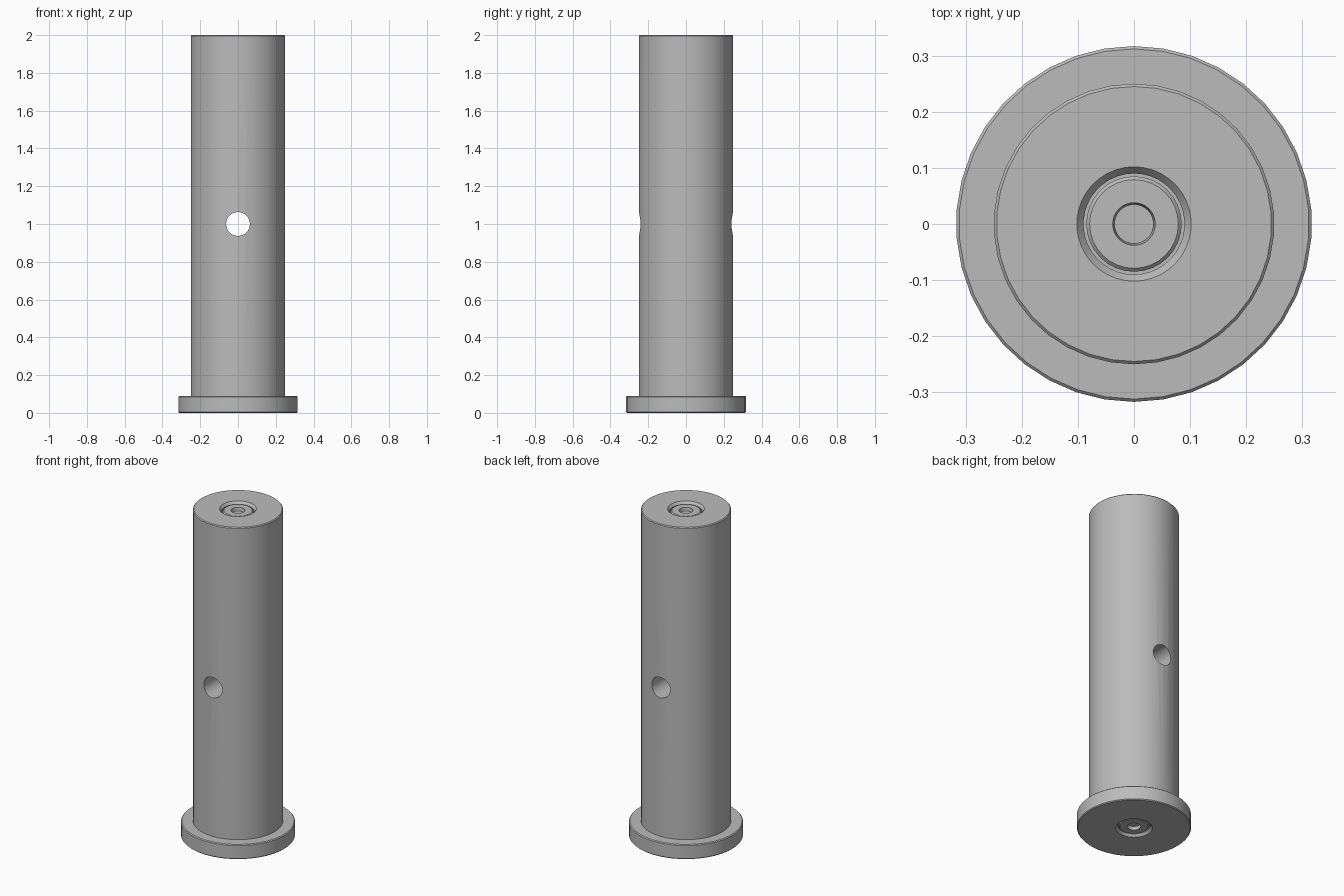
import bpy, bmesh, math
from mathutils import Matrix

cube = bpy.data.objects.get("Cube")
if cube:
    bpy.data.objects.remove(cube, do_unlink=True)

steel = bpy.data.materials.new("steel_grey")
steel.use_nodes = True
COLOUR = (0.5, 0.5, 0.5, 1)
steel.diffuse_color = COLOUR
steel.node_tree.nodes["Principled BSDF"].inputs["Base Color"].default_value = COLOUR


def lathe(name, profile, steps=38):
    """Spin a closed (radius, height) profile around z."""
    bm = bmesh.new()
    verts = [bm.verts.new((0, r, z)) for r, z in profile]
    edges = [bm.edges.new(pair) for pair in zip(verts, verts[1:])]
    bmesh.ops.spin(bm, geom=verts + edges, cent=(0, 0, 0), axis=(0, 0, 1),
                   angle=math.tau, steps=steps, use_merge=True)
    bmesh.ops.remove_doubles(bm, verts=bm.verts, dist=1e-5)
    bmesh.ops.recalc_face_normals(bm, faces=bm.faces)
    mesh = bpy.data.meshes.new(name)
    bm.to_mesh(mesh)
    bm.free()
    mesh.materials.append(steel)
    obj = bpy.data.objects.new(name, mesh)
    bpy.context.collection.objects.link(obj)
    return obj


def smooth(obj):
    bpy.ops.object.select_all(action="DESELECT")
    obj.select_set(True)
    bpy.context.view_layer.objects.active = obj
    bpy.ops.object.shade_smooth_by_angle(angle=math.radians(30))


# Headed pin with chamfered rims and a shallow recess in each end
HEIGHT, HEAD, BEVEL = 2.0, 0.09, 0.005
R_HEAD, R_SHAFT = 0.317, 0.25
recess = [(0, 0.03), (0.09, 0.03), (0.09, 0.015), (0.102, 0)]
outline = recess + [
    (R_HEAD - BEVEL, 0), (R_HEAD, BEVEL), (R_HEAD, HEAD - BEVEL),
    (R_HEAD - BEVEL, HEAD), (R_SHAFT, HEAD),
    (R_SHAFT, HEIGHT - BEVEL), (R_SHAFT - BEVEL, HEIGHT)]
outline += [(r, HEIGHT - z) for r, z in reversed(recess)]
pin = lathe("pin_body", outline)

# Cross hole through the middle, front to back
drill = lathe("cross_hole_cutter", [(0, -0.5), (0.063, -0.5), (0.063, 0.5), (0, 0.5)], 32)
drill.data.transform(Matrix.Translation((0, 0, 1)) @ Matrix.Rotation(math.pi / 2, 4, "X"))
drill.hide_render = True
drill.hide_set(True)
cut = pin.modifiers.new("cross_hole", "BOOLEAN")
cut.operation, cut.solver, cut.object = "DIFFERENCE", "EXACT", drill
bpy.context.view_layer.objects.active = pin
bpy.ops.object.modifier_apply(modifier=cut.name)
bpy.data.objects.remove(drill, do_unlink=True)
smooth(pin)

# Small plug with a conical socket in each recess
plug = [(0, 0.06), (0.034, 0.035), (0.038, 0.01), (0.079, 0.01), (0.085, 0.016),
        (0.085, 0.07), (0, 0.07)]
for name, place in (("bottom_plug", lambda z: z), ("top_plug", lambda z: HEIGHT - z)):
    smooth(lathe(name, [(r, place(z)) for r, z in plug], 32))
